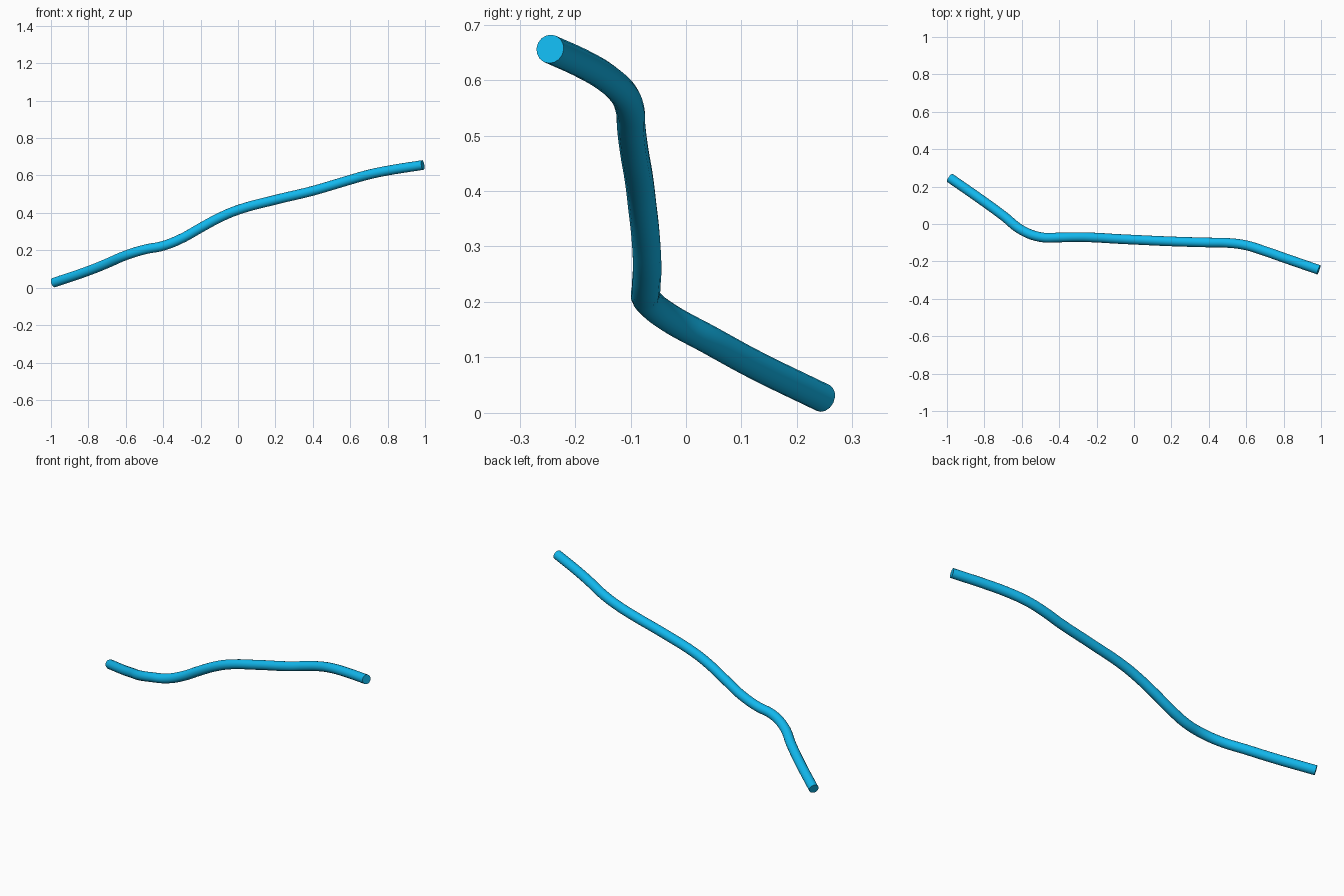
import bpy
from mathutils import Vector

cube = bpy.data.objects.get("Cube")
if cube:
    bpy.data.objects.remove(cube, do_unlink=True)

RADIUS = 0.026

# Centreline of the bent rod, from its low right end to its high left end
PATH = [
    (-0.985, 0.247, 0.027), (-0.80, 0.118, 0.09), (-0.70, 0.045, 0.13),
    (-0.60, -0.033, 0.173), (-0.50, -0.07, 0.204), (-0.40, -0.072, 0.224),
    (-0.30, -0.07, 0.264), (-0.20, -0.073, 0.32), (-0.10, -0.079, 0.374),
    (0.0, -0.084, 0.416), (0.20, -0.093, 0.47), (0.40, -0.099, 0.518),
    (0.50, -0.101, 0.547), (0.60, -0.114, 0.577), (0.70, -0.145, 0.605),
    (0.80, -0.18, 0.626), (0.988, -0.245, 0.656),
]

# Swept round tube with flat end caps
curve = bpy.data.curves.new("rod_path", "CURVE")
curve.dimensions = "3D"
curve.resolution_u = 6
curve.bevel_depth = RADIUS
curve.bevel_resolution = 6
curve.use_fill_caps = True
spline = curve.splines.new("BEZIER")
spline.bezier_points.add(len(PATH) - 1)
for point, co in zip(spline.bezier_points, PATH):
    point.co = Vector(co)
    point.handle_left_type = point.handle_right_type = "AUTO"

rod = bpy.data.objects.new("bent_rod", curve)
bpy.context.collection.objects.link(rod)
bpy.ops.object.select_all(action="DESELECT")
rod.select_set(True)
bpy.context.view_layer.objects.active = rod
bpy.ops.object.convert(target="MESH")
rod = bpy.context.object
rod.name = "bent_rod"

# Bright blue finish
blue = bpy.data.materials.new("sky_blue")
blue.use_nodes = True
color = (0.006, 0.48, 0.85, 1.0)
blue.diffuse_color = color
blue.node_tree.nodes["Principled BSDF"].inputs["Base Color"].default_value = color
rod.data.materials.clear()
rod.data.materials.append(blue)

# Smooth sides, crisp cap rims
bpy.ops.object.shade_smooth_by_angle()
